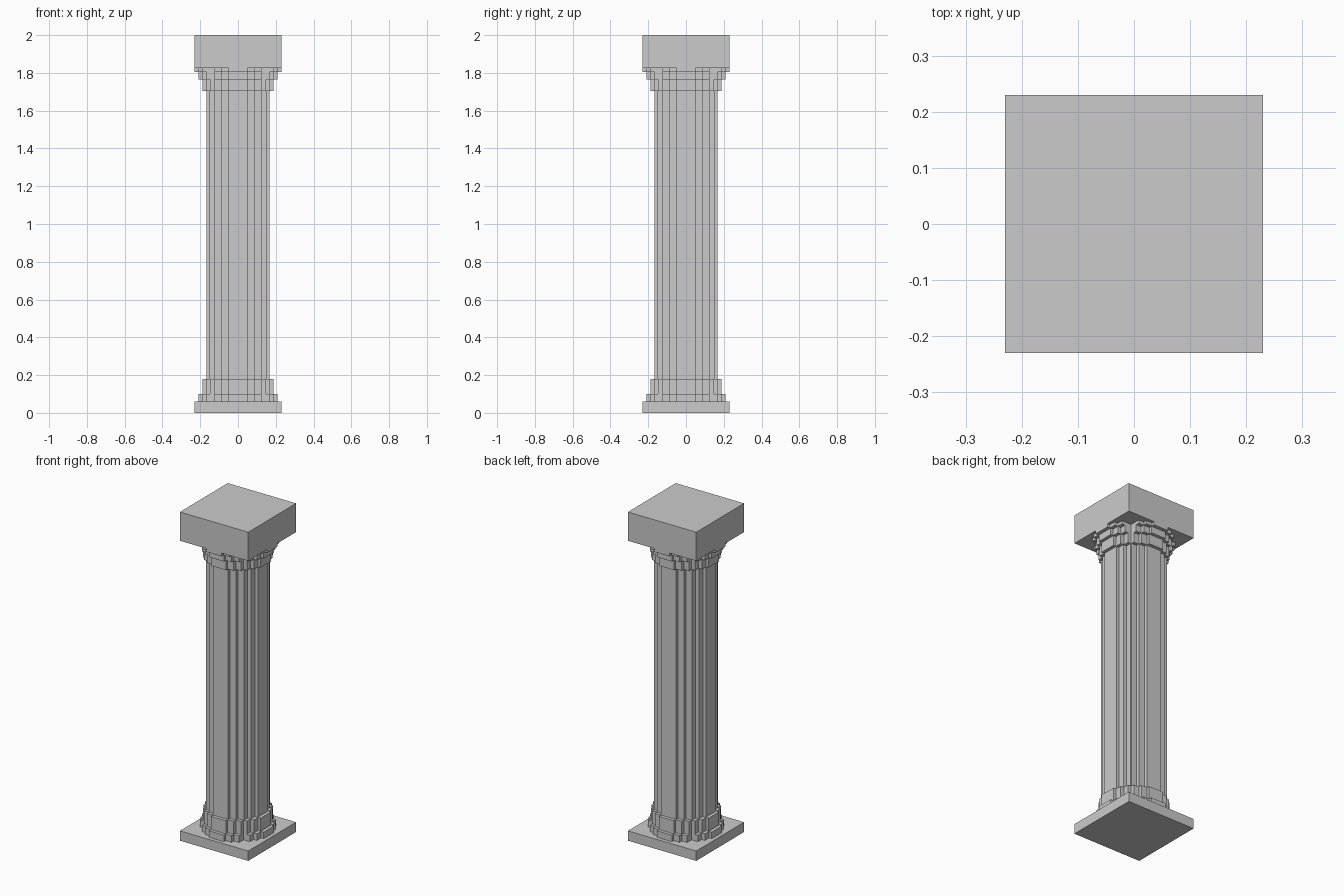
import bpy, bmesh

if "Cube" in bpy.data.objects:
    bpy.data.objects.remove(bpy.data.objects["Cube"])

# half-width / reach pairs of the stepped round shaft (one octant)
STEPS = [(0.05, 0.168), (0.09, 0.15), (0.125, 0.128)]


def prism(name, pts, z0, z1):
    bm = bmesh.new()
    face = bm.faces.new([bm.verts.new((x, y, z0)) for x, y in pts])
    ext = bmesh.ops.extrude_face_region(bm, geom=[face])
    verts = [v for v in ext["geom"] if isinstance(v, bmesh.types.BMVert)]
    bmesh.ops.translate(bm, verts=verts, vec=(0, 0, z1 - z0))
    bmesh.ops.recalc_face_normals(bm, faces=bm.faces)
    me = bpy.data.meshes.new(name)
    bm.to_mesh(me)
    bm.free()
    ob = bpy.data.objects.new(name, me)
    bpy.context.collection.objects.link(ob)
    return ob


def stepped_outline(grow):
    # staircase from the +y face round to the +x face, then turned four times
    upper = [(w, r + grow) for w, r in STEPS]
    corners = upper + [(y, x) for x, y in reversed(upper)]
    quarter = []
    for i, (x, y) in enumerate(corners):
        quarter.append((x, y))
        if i + 1 < len(corners):
            quarter.append((x, corners[i + 1][1]))
    pts = []
    for _ in range(4):
        pts += quarter
        quarter = [(y, -x) for x, y in quarter]
    return pts


def square(h):
    return [(-h, -h), (h, -h), (h, h), (-h, h)]


# square slabs
prism("plinth", square(0.23), 0, 0.06)
prism("abacus", square(0.23), 1.825, 2.0)

# stepped round parts: name, outward growth, bottom, top
for name, grow, z0, z1 in [
    ("base_lower_ring", 0.04, 0.06, 0.10),
    ("base_upper_ring", 0.02, 0.10, 0.18),
    ("shaft", 0.0, 0.18, 1.705),
    ("capital_lower_ring", 0.02, 1.705, 1.765),
    ("capital_middle_ring", 0.04, 1.765, 1.805),
    ("capital_upper_ring", 0.062, 1.805, 1.825),
]:
    prism(name, stepped_outline(grow), z0, z1)
